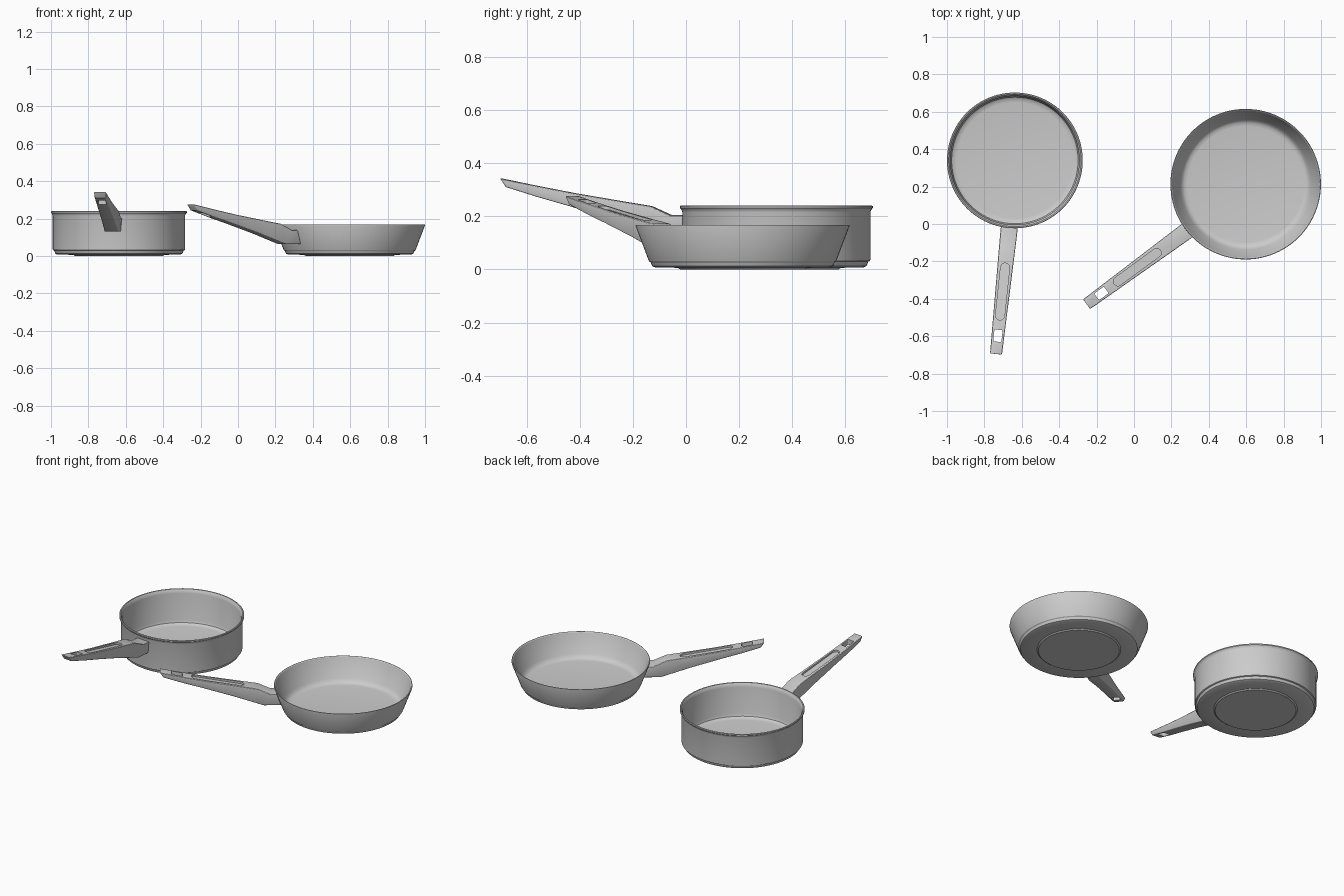
import bpy, bmesh, math
from mathutils import Vector, Matrix

if "Cube" in bpy.data.objects:
    bpy.data.objects.remove(bpy.data.objects["Cube"])


def finish(name, bm):
    bmesh.ops.recalc_face_normals(bm, faces=bm.faces[:])
    me = bpy.data.meshes.new(name)
    bm.to_mesh(me)
    bm.free()
    ob = bpy.data.objects.new(name, me)
    bpy.context.collection.objects.link(ob)
    return ob


def activate(ob):
    bpy.ops.object.select_all(action='DESELECT')
    ob.select_set(True)
    bpy.context.view_layer.objects.active = ob


def smooth(ob, angle=30):
    activate(ob)
    bpy.ops.object.shade_smooth_by_angle(angle=math.radians(angle))


# Lathed vessel from a closed outer + inner profile
def lathe(name, profile, x, y, steps=96):
    bm = bmesh.new()
    vs = [bm.verts.new((r, 0, z)) for r, z in profile]
    es = [bm.edges.new(p) for p in zip(vs, vs[1:])]
    bmesh.ops.spin(bm, geom=vs + es, cent=(0, 0, 0), axis=(0, 0, 1),
                   angle=2 * math.pi, steps=steps)
    bmesh.ops.remove_doubles(bm, verts=bm.verts[:], dist=1e-5)
    ob = finish(name, bm)
    ob.location = (x, y, 0)
    smooth(ob)
    return ob


# Prism cutter: outline in (u, v), with bottom and top heights as functions of u
def prism(outline, low, high):
    bm = bmesh.new()
    a = [bm.verts.new((u, v, low(u))) for u, v in outline]
    b = [bm.verts.new((u, v, high(u))) for u, v in outline]
    bm.faces.new(a)
    bm.faces.new(b)
    n = len(a)
    for i in range(n):
        j = (i + 1) % n
        bm.faces.new((a[i], a[j], b[j], b[i]))
    return finish("cutter", bm)


def rounded(u0, u1, w, r, seg=6):
    pts = []
    corners = [(u1 - r, w - r), (u0 + r, w - r), (u0 + r, r - w), (u1 - r, r - w)]
    for k, (cu, cv) in enumerate(corners):
        for i in range(seg + 1):
            t = math.pi / 2 * (k + i / seg)
            pts.append((cu + r * math.cos(t), cv + r * math.sin(t)))
    return pts


# Handle: local x runs from the tip to the root
def handle(name, tip, angle, drop, root_top, root_low):
    # top u, top z, bottom u, bottom z
    stations = [(0.0, .343, .022, .310), (.14, .314, .14, .273), (.28, .287, .26, .239),
                (.45, .258, .43, .188), (.57, .238, .52, .158),
                (.645, .204, .605, .130), (root_top, .204, root_low, .130)]
    bm = bmesh.new()
    rings = []
    for ut, zt, ub, zb in stations:
        wt = .0325 + .013 * min(ut / .64, 1)
        wb = .030 + .009 * min(ub / .64, 1)
        rings.append([bm.verts.new(c) for c in
                      ((ut, wt, zt), (ut, -wt, zt), (ub, -wb, zb), (ub, wb, zb))])
    for a, b in zip(rings, rings[1:]):
        for i in range(4):
            j = (i + 1) % 4
            bm.faces.new((a[i], a[j], b[j], b[i]))
    bm.faces.new(rings[0])
    bm.faces.new(rings[-1])
    ob = finish(name, bm)

    bev = ob.modifiers.new("bevel", 'BEVEL')
    bev.width, bev.segments = .005, 3
    bev.limit_method, bev.angle_limit = 'ANGLE', math.radians(40)

    # hanging hole and shallow grip recess
    top = lambda u: .306 - .18 * (u - .185)
    hole = prism(rounded(.068, .132, .022, .006), lambda u: .1, lambda u: .5)
    slot = prism(rounded(.185, .49, .024, .023), lambda u: top(u) - .012, lambda u: top(u) + .05)
    for c in (hole, slot):
        m = ob.modifiers.new("cut", 'BOOLEAN')
        m.operation, m.solver, m.object = 'DIFFERENCE', 'EXACT', c
    activate(ob)
    for m in list(ob.modifiers):
        bpy.ops.object.modifier_apply(modifier=m.name)
    for c in (hole, slot):
        bpy.data.objects.remove(c)
    ob.matrix_world = (Matrix.Translation(Vector((tip[0], tip[1], -drop)))
                       @ Matrix.Rotation(math.radians(angle), 4, 'Z'))
    smooth(ob)
    return ob


# Shared raised base disc and floor
base = [(0, 0), (.235, 0), (.243, .006), (.330, .008)]
floor = [(.338, .030), (.328, .023), (.31, .020), (0, .020)]

# Deep straight-sided saucepan with a rolled lip
lathe("saucepan_body", base + [
    (.340, .013), (.346, .029), (.353, .032), (.354, .040), (.354, .215), (.357, .224),
    (.363, .231), (.363, .238), (.360, .240), (.354, .239), (.348, .230), (.344, .215),
    (.344, .045)] + floor, -.637, .34)
handle("saucepan_handle", (-.738, -.697), 84, 0, .693, .693)

# Shallow flared frying pan
lathe("frying_pan_body", base + [
    (.340, .012), (.346, .026), (.352, .030), (.356, .040), (.4025, .163), (.402, .167),
    (.399, .168), (.394, .164), (.350, .045)] + floor, .597, .213)
handle("frying_pan_handle", (-.255, -.430), 36.2, .066, .680, .706)
